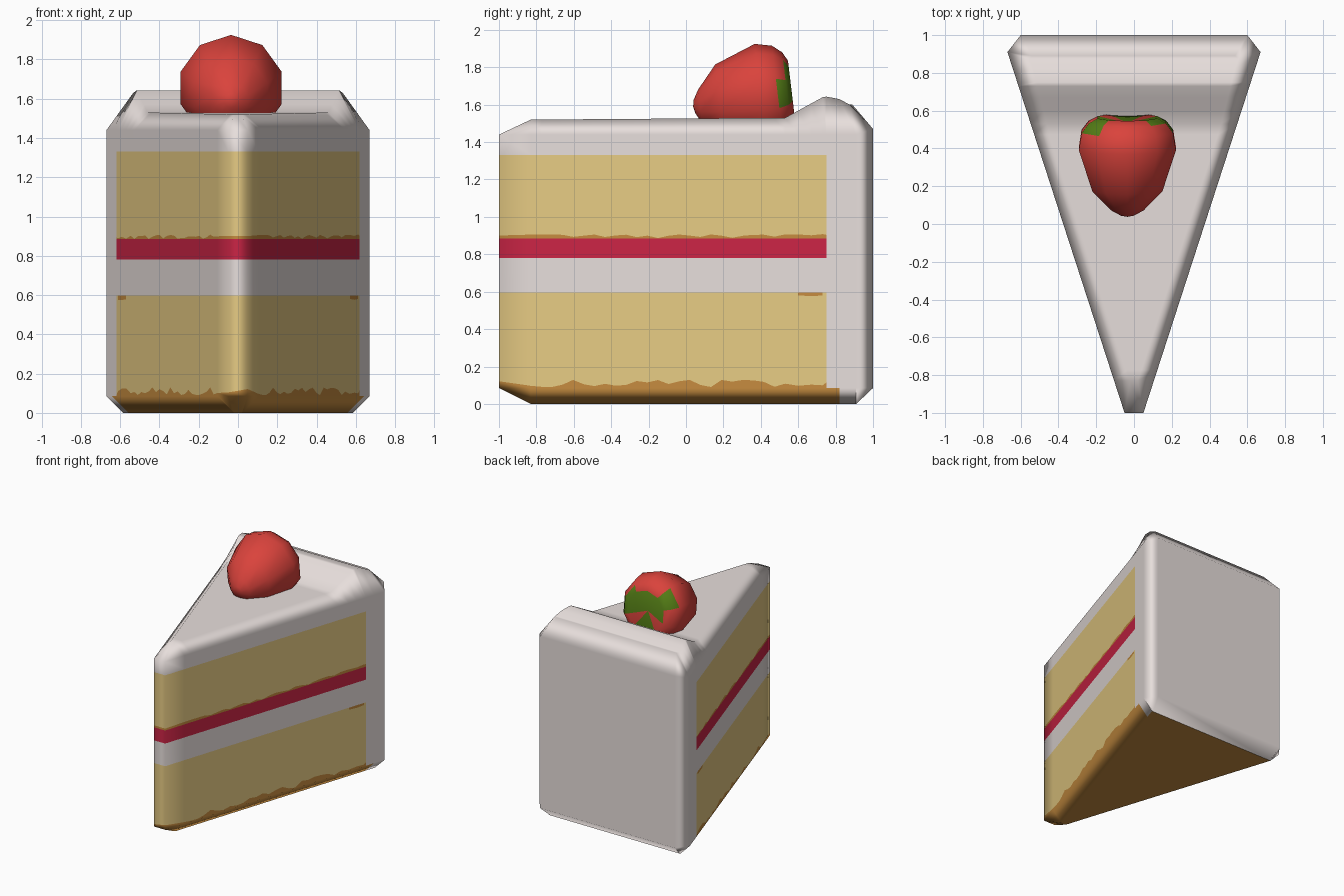
import bpy, bmesh, math, random
from mathutils import Vector

if "Cube" in bpy.data.objects:
    bpy.data.objects.remove(bpy.data.objects["Cube"])

random.seed(4)
COLOURS = {
    "cream": (0.83, 0.76, 0.74),
    "sponge": (0.80, 0.60, 0.23),
    "crust": (0.56, 0.26, 0.05),
    "jam": (0.60, 0.018, 0.06),
    "berry_red": (0.70, 0.056, 0.045),
    "leaf_green": (0.09, 0.21, 0.008),
}
MATS = {}
for name, c in COLOURS.items():
    MATS[name] = bpy.data.materials.new(name)
    MATS[name].diffuse_color = (*c, 1)


def finish(bm, name, mats):
    bmesh.ops.remove_doubles(bm, verts=bm.verts, dist=1e-4)
    bmesh.ops.recalc_face_normals(bm, faces=bm.faces)
    me = bpy.data.meshes.new(name)
    bm.to_mesh(me)
    bm.free()
    for m in mats:
        me.materials.append(MATS[m])
    me.shade_smooth()
    ob = bpy.data.objects.new(name, me)
    bpy.context.collection.objects.link(ob)
    return ob


def interp(x, pts):
    for (x0, a), (x1, b) in zip(pts, pts[1:]):
        if x <= x1:
            return a + (b - a) * max(0, (x - x0) / (x1 - x0))
    return pts[-1][1]


# ---- cake slice: stacked wedge-shaped rings, coloured by layer ----
CREAM, SPONGE, CRUST, JAM = range(4)
TOP = [(-0.83, 1.52), (0.53, 1.53), (0.74, 1.645), (0.82, 1.63), (0.89, 1.60)]
ys = [1, 0.91, 0.82, 0.75, 0.73, 0.67, 0.60, 0.53]
ys += [0.53 - 1.36 * k / 24 for k in range(1, 25)] + [-1]


def half_width(y):
    return 0.60 if y > 0.95 else 0.05 + 0.62 * (y + 1) / 1.91


def side(z, wave=0.0):
    return lambda y: (half_width(y), y, z + random.uniform(-wave, wave))


def rim(y):
    return (half_width(y), y, 1.47 if y > 0.95 else 1.44)


def bottom(y):
    return (max(0.02, half_width(min(y, 0.91)) - (0.095 if y > 0.95 else 0.085)),
            min(0.91, max(-0.83, y)), 0)


def top(y):
    w = half_width(min(max(y, -0.83), 0.91))
    inset = 0.085 + 0.03 * min(1, max(0, (y - 0.53) / 0.38))
    yy = min(0.89, max(-0.83, y))
    return (max(0.02, w - inset - (0.02 if y > 0.95 else 0)),
            yy - (0.015 if 0.85 < y < 0.95 else 0), interp(yy, TOP))


# each entry: ring function, colour of the band above it
layers = [(bottom, CRUST), (side(0.085), CRUST), (side(0.11, 0.02), SPONGE),
          (side(0.575, 0.006), SPONGE), (side(0.597), CREAM), (side(0.78), JAM),
          (side(0.885), CRUST), (side(0.897, 0.011), SPONGE), (side(1.33), CREAM),
          (rim, CREAM), (top, CREAM)]

bm = bmesh.new()
n = len(ys)
rings = []
for fn, _ in layers:
    pts = [fn(y) for y in ys]
    pts += [(-x, y, z) for x, y, z in (fn(y) for y in reversed(ys))]
    rings.append([bm.verts.new(p) for p in pts])
for k in range(len(rings) - 1):
    a, b = rings[k], rings[k + 1]
    for i in range(2 * n):
        j = (i + 1) % (2 * n)
        f = bm.faces.new((a[i], a[j], b[j], b[i]))
        yi = ys[i if i < n else 2 * n - 1 - i]
        yj = ys[j if j < n else 2 * n - 1 - j]
        mid = (yi + yj) / 2
        col = layers[k][1]
        if k == 3 and 0.60 < mid < 0.73:
            col = CRUST                       # small browned patch
        limit = 0.83 if k == 0 else 0.75      # icing covers the back
        f.material_index = col if mid < limit else CREAM
for ring, col in ((rings[0], CRUST), (rings[-1], CREAM)):
    for i in range(n - 1):
        f = bm.faces.new((ring[i], ring[i + 1], ring[2 * n - 2 - i], ring[2 * n - 1 - i]))
        f.material_index = col
cake = finish(bm, "cake_slice", ["cream", "sponge", "crust", "jam"])

# large planes keep flat shading, only the bevels blend
me = cake.data
acc = [Vector() for _ in me.vertices]
for p in me.polygons:
    nz, ny = p.normal.z, abs(p.normal.y)
    if (abs(nz) < 0.02 and not 0.5 < ny < 0.9) or abs(nz) > 0.85:
        for v in p.vertices:
            acc[v] += p.normal * p.area
normals = [a.normalized() if a.length > 1e-7 else v.normal.copy()
           for a, v in zip(acc, me.vertices)]
me.normals_split_custom_set_from_vertices(normals)

# ---- strawberry: ten-sided lathe lying on its side, tip to the front ----
SIDES, CX, LEAN = 10, -0.035, -0.12
# y, radius, centre height
profile = [(0.045, 0.035, 1.59), (0.075, 0.09, 1.59), (0.18, 0.195, 1.62),
           (0.40, 0.27, 1.655), (0.49, 0.255, 1.66), (0.54, 0.215, 1.665),
           (0.565, 0.165, 1.67)]
bm = bmesh.new()
rings = []
for y, r, zc in profile:
    ring = []
    for i in range(SIDES):
        t = math.pi / 2 + i * math.tau / SIDES
        dz = r * math.sin(t)
        ring.append(bm.verts.new((CX + r * math.cos(t), y + LEAN * dz, zc + dz)))
    rings.append(ring)
tip = bm.verts.new((CX, 0.038, 1.59))
stem = bm.verts.new((CX, 0.535, 1.67))
for i in range(SIDES):
    j = (i + 1) % SIDES
    for k in range(len(rings) - 1):
        f = bm.faces.new((rings[k][i], rings[k][j], rings[k + 1][j], rings[k + 1][i]))
        # leaf points spill over the shoulder
        f.material_index = int(k >= 4 and i in (1, 7) or k == 5 and i in (4, 8))
    bm.faces.new((tip, rings[0][j], rings[0][i]))
    f = bm.faces.new((stem, rings[-1][i], rings[-1][j]))
    f.material_index = int(i not in (3, 6))
finish(bm, "strawberry", ["berry_red", "leaf_green"])

for m in bpy.data.materials:
    if m.users and not m.is_grease_pencil:
        m.use_nodes = True
        m.node_tree.nodes["Principled BSDF"].inputs["Base Color"].default_value = m.diffuse_color
